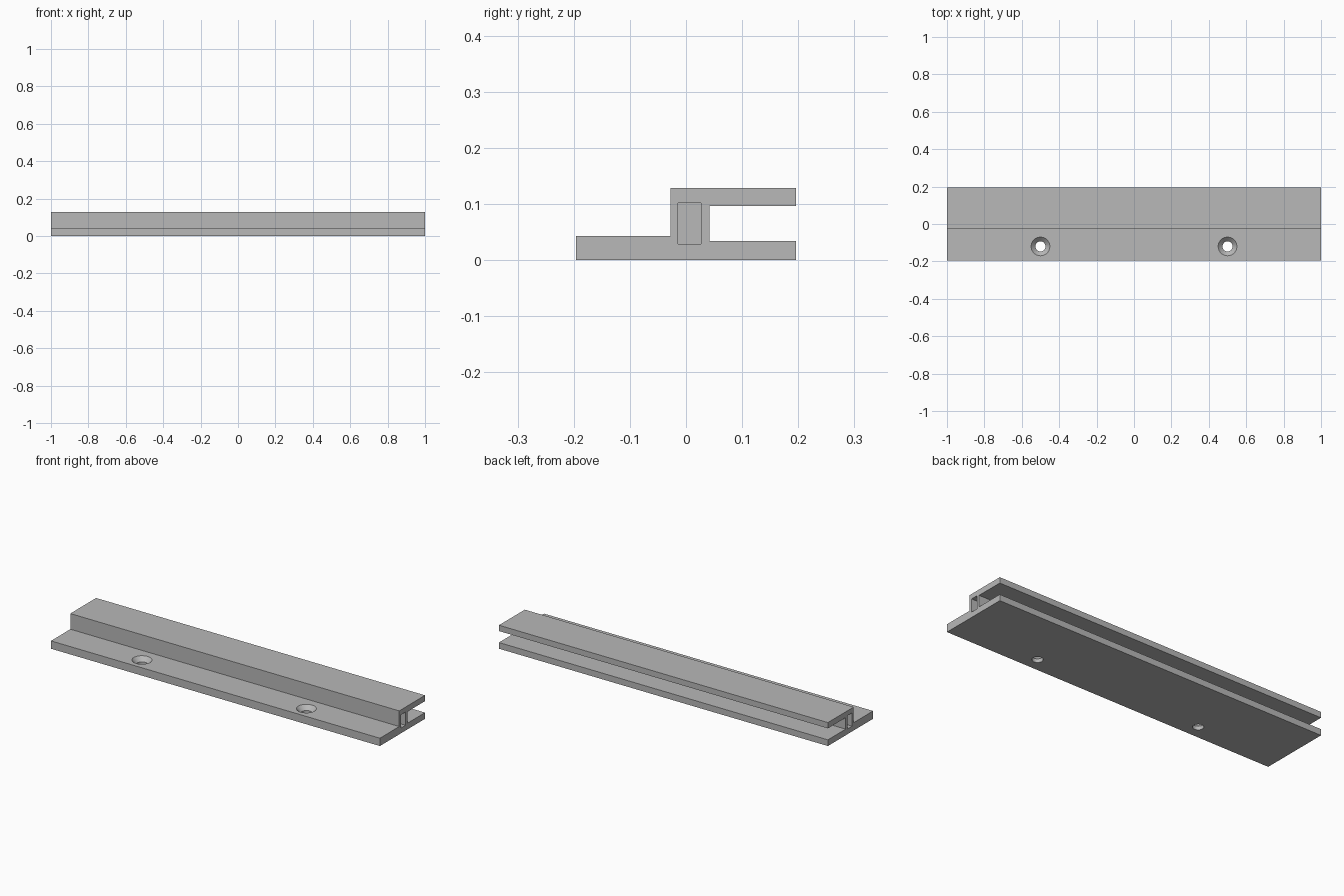
import bpy, bmesh, math
from mathutils import Matrix, Vector

cube = bpy.data.objects.get("Cube")
if cube:
    bpy.data.objects.remove(cube, do_unlink=True)

# Material
grey = bpy.data.materials.new("plain grey")
grey.use_nodes = True
colour = (0.48, 0.48, 0.48, 1)
grey.diffuse_color = colour
grey.node_tree.nodes["Principled BSDF"].inputs["Base Color"].default_value = colour


def make_object(name, bm):
    bmesh.ops.recalc_face_normals(bm, faces=bm.faces)
    mesh = bpy.data.meshes.new(name)
    bm.to_mesh(mesh)
    bm.free()
    mesh.materials.append(grey)
    obj = bpy.data.objects.new(name, mesh)
    bpy.context.collection.objects.link(obj)
    return obj


def add_box(bm, low, high):
    low, high = Vector(low), Vector(high)
    move = Matrix.Translation((low + high) / 2)
    bmesh.ops.create_cube(bm, size=1, matrix=move @ Matrix.Diagonal((high - low).to_4d()))


def add_turned(bm, x, y, profile, sides=48):
    """Solid of revolution about a vertical axis from (radius, height) pairs."""
    rings = []
    for r, z in profile:
        turns = [math.tau * i / sides for i in range(sides)]
        rings.append([bm.verts.new((x + r * math.cos(a), y + r * math.sin(a), z)) for a in turns])
    for lower, upper in zip(rings, rings[1:]):
        for i in range(sides):
            j = (i + 1) % sides
            bm.faces.new((lower[i], lower[j], upper[j], upper[i]))
    bm.faces.new(rings[0][::-1])
    bm.faces.new(rings[-1])


# Rail: extruded section with front ledge, web and two rear flanges
section = [(-0.196, 0), (0.196, 0), (0.196, 0.034), (0.042, 0.034),
           (0.042, 0.097), (0.196, 0.097), (0.196, 0.129),
           (-0.028, 0.129), (-0.028, 0.043), (-0.196, 0.043)]
bm = bmesh.new()
end = bm.faces.new([bm.verts.new((-1, y, z)) for y, z in section])
extruded = bmesh.ops.extrude_face_region(bm, geom=[end])["geom"]
bmesh.ops.translate(bm, vec=(2, 0, 0),
                    verts=[v for v in extruded if isinstance(v, bmesh.types.BMVert)])
rail = make_object("mounting_rail", bm)

# Cutter: countersunk screw holes and blind pockets in the web ends
bm = bmesh.new()
for side in (-1, 1):
    add_turned(bm, side * 0.5, -0.12,
               [(0.027, -0.02), (0.027, 0.02), (0.05, 0.043), (0.05, 0.06)])
    xs = sorted((side * 0.8, side * 1.05))
    add_box(bm, (xs[0], -0.014, 0.029), (xs[1], 0.027, 0.102))
cutter = make_object("hole_cutter", bm)
cutter.hide_render = True

cut = rail.modifiers.new("holes", 'BOOLEAN')
cut.operation = 'DIFFERENCE'
cut.solver = 'EXACT'
cut.object = cutter
bpy.ops.object.select_all(action='DESELECT')
bpy.context.view_layer.objects.active = rail
rail.select_set(True)
bpy.ops.object.modifier_apply(modifier=cut.name)
bpy.data.objects.remove(cutter, do_unlink=True)

# Smooth hole walls, crisp edges elsewhere
bpy.ops.object.shade_smooth_by_angle(angle=math.radians(30))
